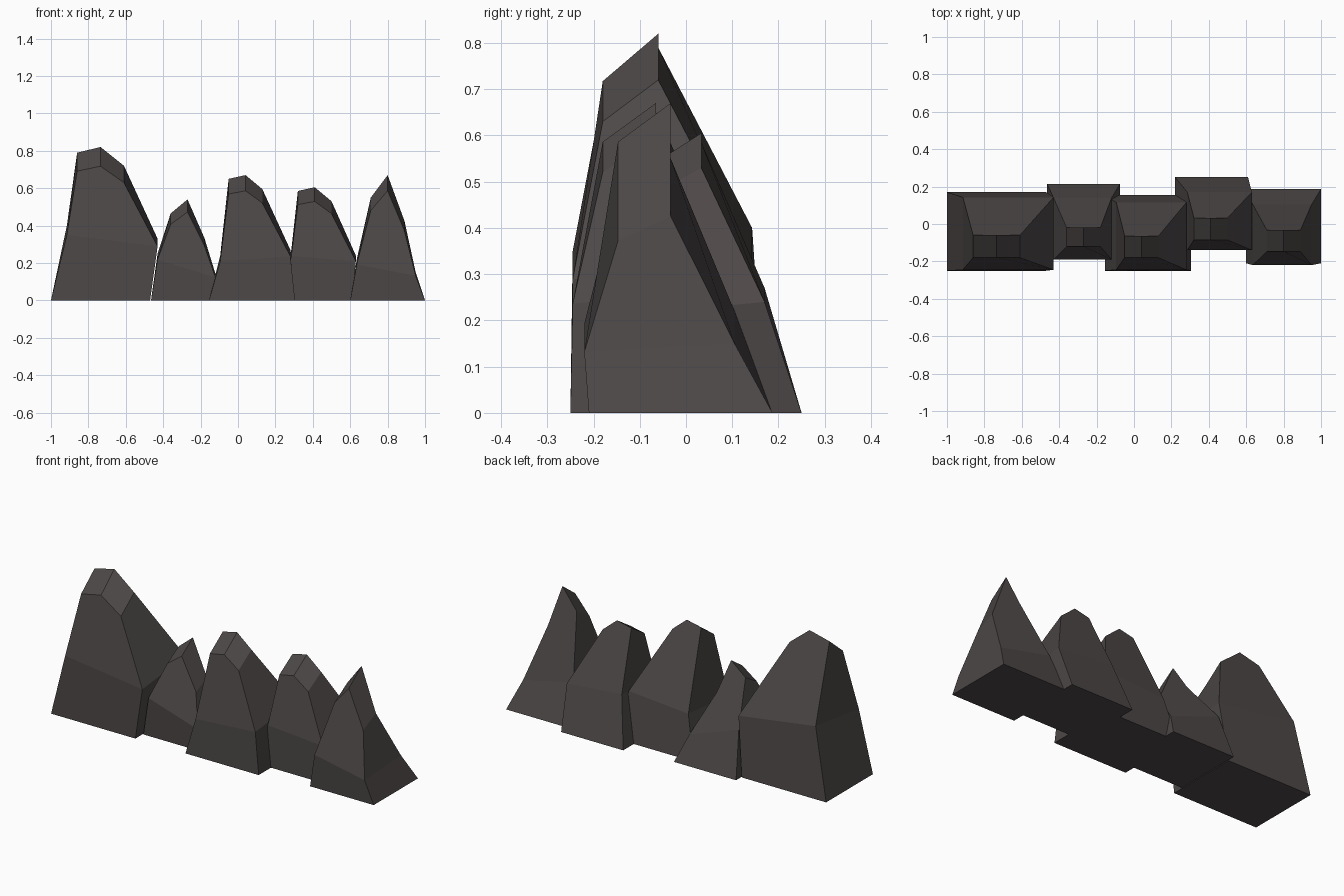
import bpy, bmesh

if "Cube" in bpy.data.objects:
    bpy.data.objects.remove(bpy.data.objects["Cube"])

stone = bpy.data.materials.new("dark_stone")
stone.diffuse_color = (0.075, 0.064, 0.064, 1)
stone.use_nodes = True
stone.node_tree.nodes["Principled BSDF"].inputs["Base Color"].default_value = stone.diffuse_color

FRONT_DROP = 0.875  # the front face is lower than the back face


def rock(name, outline, front, back):
    """Outline: (x, z) from left base over the peak to right base.
    front / back: y at the base, middle and top levels."""
    level = (0, 1, 2, 2, 2, 1, 0)
    bm = bmesh.new()
    f = [bm.verts.new((x, front[l], z * FRONT_DROP)) for (x, z), l in zip(outline, level)]
    b = [bm.verts.new((x, back[l], z)) for (x, z), l in zip(outline, level)]
    # front and back: lower quad and upper pentagon
    for v in (f, b):
        bm.faces.new((v[0], v[6], v[5], v[1]))
        bm.faces.new(v[1:6])
    # sides, cap and underside
    for i in range(7):
        j = (i + 1) % 7
        bm.faces.new((f[i], f[j], b[j], b[i]))
    bmesh.ops.recalc_face_normals(bm, faces=bm.faces)
    me = bpy.data.meshes.new(name)
    bm.to_mesh(me)
    bm.free()
    me.materials.append(stone)
    bpy.context.collection.objects.link(bpy.data.objects.new(name, me))


# Row of five rocks, left to right
rock("tall_rock",
     [(-1, 0), (-.915, .40), (-.86, .79), (-.735, .82), (-.61, .72), (-.43, .33), (-.47, 0)],
     (-.25, -.245, -.18), (.17, .143, -.06))
rock("small_rock",
     [(-.465, 0), (-.43, .25), (-.36, .465), (-.27, .54), (-.18, .335), (-.12, .14), (-.075, 0)],
     (-.185, -.19, -.12), (.215, .14, -.02))
rock("middle_rock",
     [(-.155, 0), (-.095, .24), (-.05, .65), (.04, .67), (.13, .595), (.28, .27), (.305, 0)],
     (-.25, -.245, -.18), (.155, .115, -.065))
rock("rear_rock",
     [(.22, 0), (.285, .27), (.32, .585), (.41, .605), (.50, .53), (.63, .24), (.61, 0)],
     (-.14, -.14, -.085), (.25, .17, .033))
rock("pointed_rock",
     [(.6, 0), (.635, .22), (.71, .55), (.80, .67), (.89, .425), (.95, .15), (1, 0)],
     (-.21, -.22, -.147), (.187, .105, -.033))
